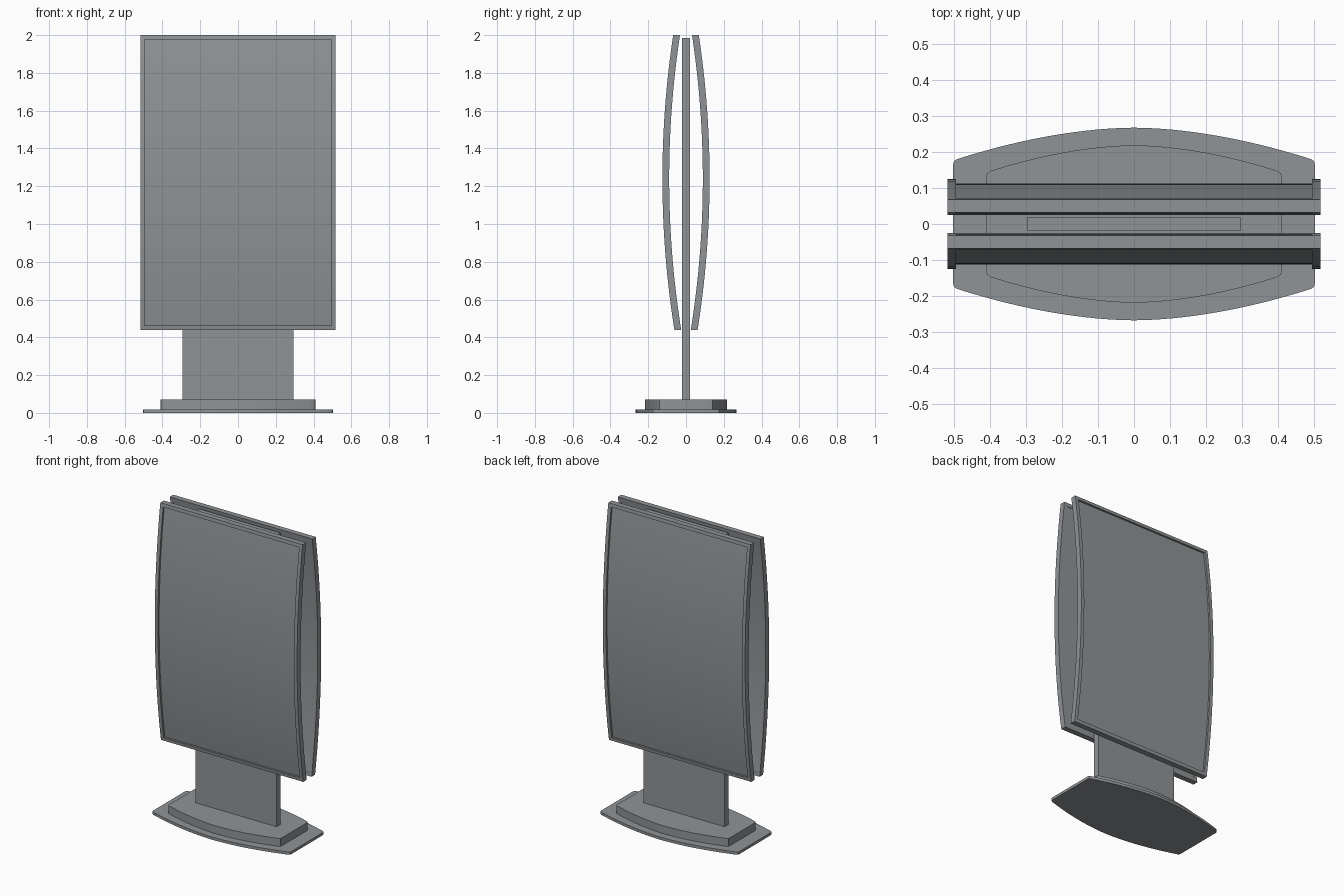
import bpy, bmesh, math

if "Cube" in bpy.data.objects:
    bpy.data.objects.remove(bpy.data.objects["Cube"])

grey = bpy.data.materials.new("grey metal")
grey.diffuse_color = (0.28, 0.295, 0.305, 1)
grey.use_nodes = True
grey.node_tree.nodes["Principled BSDF"].inputs["Base Color"].default_value = grey.diffuse_color


def finish(name, bm):
    bmesh.ops.recalc_face_normals(bm, faces=bm.faces)
    me = bpy.data.meshes.new(name)
    bm.to_mesh(me)
    bm.free()
    me.materials.append(grey)
    ob = bpy.data.objects.new(name, me)
    bpy.context.collection.objects.link(ob)
    bpy.ops.object.select_all(action='DESELECT')
    ob.select_set(True)
    bpy.context.view_layer.objects.active = ob
    bpy.ops.object.shade_smooth_by_angle(angle=math.radians(25))
    return ob


def extrude(bm, vec):
    """Turn a flat or curved sheet into a closed solid."""
    geo = bmesh.ops.extrude_face_region(bm, geom=bm.faces[:], use_keep_orig=True)["geom"]
    bmesh.ops.translate(bm, vec=vec, verts=[v for v in geo if isinstance(v, bmesh.types.BMVert)])


def bowed_plate(name, half_x, end_y, mid_y, z0, z1, r=0.012):
    """Foot plate with bowed front and back edges and rounded corners."""
    n = 28
    half = []
    xe = half_x - r
    for i in range(n + 1):
        x = xe - 2 * xe * i / n
        half.append((x, mid_y - (mid_y - end_y) * abs(x / xe) ** 1.8))
    right = [(half_x, end_y - 1.4 * r), (half_x - 0.25 * r, end_y - 0.5 * r)]
    left = [(-x, y) for x, y in reversed(right)]
    half = right + half + left
    outline = half + [(-x, -y) for x, y in half]
    bm = bmesh.new()
    bm.faces.new([bm.verts.new((x, y, z0)) for x, y in outline])
    extrude(bm, (0, 0, z1 - z0))
    return finish(name, bm)


def bow(z):
    """Distance of the panel's outer surface from the centre plane."""
    return 0.125 - 0.099 * (z - 1.24) ** 2


X_OUT, X_IN = 0.517, 0.494
Z = [0.44] + [0.462 + 1.516 * i / 28 for i in range(29)] + [2.0]


def panel_part(name, side, keep, depth, thick):
    """Curved sheet cells picked by the keep rule, thickened toward the post."""
    bm = bmesh.new()
    xs = (-X_OUT, -X_IN, X_IN, X_OUT)
    grid = [[bm.verts.new((x, side * (bow(z) - depth), z)) for x in xs] for z in Z]
    for j in range(len(Z) - 1):
        for i in range(3):
            if keep(i, j):
                bm.faces.new((grid[j][i], grid[j][i + 1], grid[j + 1][i + 1], grid[j + 1][i]))
    bmesh.ops.delete(bm, geom=[v for v in bm.verts if not v.link_faces], context='VERTS')
    extrude(bm, (0, -side * thick, 0))
    return finish(name, bm)


def is_centre(i, j):
    return i == 1 and 0 < j < len(Z) - 2


# stepped foot
bowed_plate("base_plate", 0.502, 0.18, 0.267, 0.0, 0.018)
bowed_plate("base_step", 0.41, 0.147, 0.218, 0.018, 0.07)

# upright slab between the panels
bm = bmesh.new()
bmesh.ops.create_cube(bm, size=1)
bmesh.ops.scale(bm, vec=(0.59, 0.04, 1.915), verts=bm.verts)
bmesh.ops.translate(bm, vec=(0, 0, 0.07 + 1.915 / 2), verts=bm.verts)
finish("upright_slab", bm)

# two bowed panels, each a frame around a recessed display face
for label, side in (("front", -1), ("back", 1)):
    panel_part(label + "_frame", side, lambda i, j: not is_centre(i, j), 0, 0.036)
    panel_part(label + "_display", side, is_centre, 0.012, 0.022)
